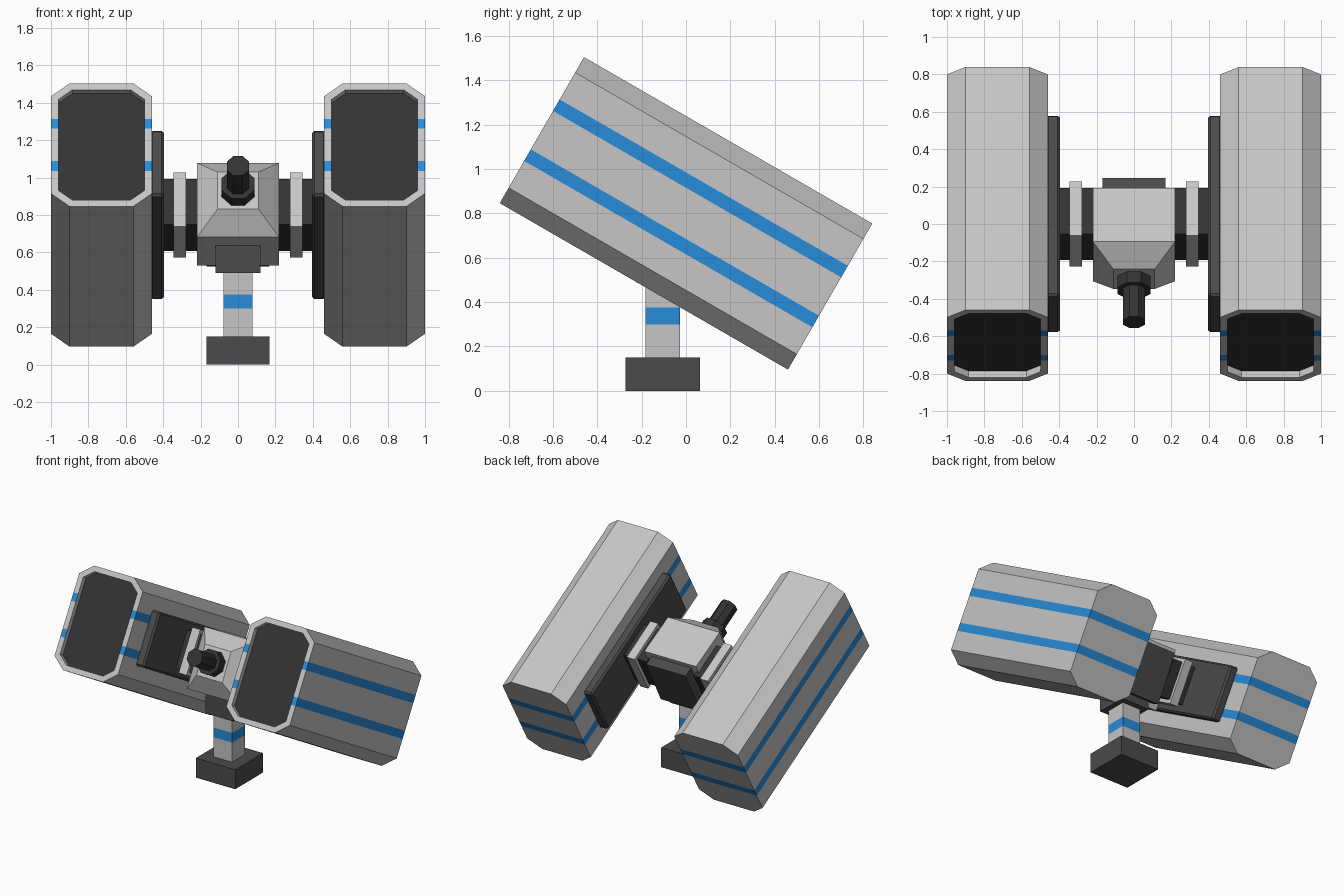
import bpy, bmesh, math
from mathutils import Matrix, Vector

if "Cube" in bpy.data.objects:
    bpy.data.objects.remove(bpy.data.objects["Cube"])


def material(name, rgb):
    m = bpy.data.materials.new(name)
    m.diffuse_color = (*rgb, 1)
    m.use_nodes = True
    m.node_tree.nodes["Principled BSDF"].inputs["Base Color"].default_value = m.diffuse_color
    return m


LIGHT = material("light grey", (0.57, 0.56, 0.56))
BLUE = material("stripe blue", (0.021, 0.264, 0.69))
DARK = material("dark grey", (0.07, 0.07, 0.07))
BLACK = material("near black", (0.033, 0.033, 0.033))


def tilt(x, y, z, degrees=30):
    """Placement that lifts the front (-y) end by the given angle."""
    return Matrix.Translation((x, y, z)) @ Matrix.Rotation(-math.radians(degrees), 4, 'X')


def finish(bm, name, mats, matrix=Matrix()):
    bmesh.ops.recalc_face_normals(bm, faces=bm.faces)
    bm.transform(matrix)
    me = bpy.data.meshes.new(name)
    bm.to_mesh(me)
    bm.free()
    for m in mats:
        me.materials.append(m)
    ob = bpy.data.objects.new(name, me)
    bpy.context.collection.objects.link(ob)
    return ob


def box_bm(size, offset=(0, 0, 0)):
    bm = bmesh.new()
    bmesh.ops.create_cube(bm, size=1)
    bmesh.ops.scale(bm, vec=size, verts=bm.verts)
    bmesh.ops.translate(bm, vec=offset, verts=bm.verts)
    return bm


def box(name, size, mat, matrix, offset=(0, 0, 0)):
    return finish(box_bm(size, offset), name, [mat], matrix)


def cut(bm, heights):
    for h in heights:
        bmesh.ops.bisect_plane(bm, geom=bm.verts[:] + bm.edges[:] + bm.faces[:],
                               plane_co=(0, 0, h), plane_no=(0, 0, 1))


def extrude_face(bm, face, vec):
    new = bmesh.ops.extrude_discrete_faces(bm, faces=[face])["faces"][0]
    bmesh.ops.translate(bm, vec=vec, verts=new.verts)
    return new


def front_face(bm):
    return min(bm.faces, key=lambda f: f.calc_center_median().y)


def pod(name, x):
    # chamfered box
    w, h, cx, cz, half = 0.27, 0.38, 0.10, 0.08, 0.75
    outline = [(w, h - cz), (w - cx, h), (cx - w, h), (-w, h - cz),
               (-w, cz - h), (cx - w, -h), (w - cx, -h), (w, cz - h)]
    bm = bmesh.new()
    back = bm.faces.new([bm.verts.new((a, half, b)) for a, b in outline])
    ret = bmesh.ops.extrude_face_region(bm, geom=[back], use_keep_orig=True)
    bmesh.ops.translate(bm, vec=(0, -2 * half, 0),
                        verts=[g for g in ret["geom"] if isinstance(g, bmesh.types.BMVert)])
    bmesh.ops.recalc_face_normals(bm, faces=bm.faces)
    # recessed opening at the front
    mouth = front_face(bm)
    bmesh.ops.inset_region(bm, faces=[mouth], thickness=0.04, use_even_offset=True)
    mouth = extrude_face(bm, mouth, (0, 0.04, 0))
    mouth.material_index = 2
    # two stripes running all the way round
    cut(bm, (-0.16, -0.10, 0.10, 0.16))
    for f in bm.faces:
        c = f.calc_center_median()
        in_recess = -half + 0.005 < c.y < -half + 0.045
        if not in_recess and 0.10 < abs(c.z) < 0.16:
            f.material_index = 1
    return finish(bm, name, [LIGHT, BLUE, BLACK], tilt(x, 0, 0.8))


# Side pods, their mounting plates, axles and collars
for side, s in (("left", -1), ("right", 1)):
    pod(side + "_pod", s * 0.73)
    plate = box(side + "_mount_plate", (0.075, 1.116, 0.406), DARK, tilt(s * 0.4325, 0, 0.8))
    bev = plate.modifiers.new("bevel", 'BEVEL')
    bev.width, bev.segments = 0.013, 1
    box(side + "_axle", (0.20, 0.285, 0.28), BLACK, tilt(s * 0.30, 0, 0.8))
    box(side + "_collar", (0.067, 0.333, 0.333), LIGHT, tilt(s * 0.312, 0, 0.8))

# Central body with a tapered nose
BODY = tilt(0, -0.0565, 0.804, 28)
bm = box_bm((0.44, 0.325, 0.45))
nose = extrude_face(bm, front_face(bm), (0, -0.107, 0))
centre = nose.calc_center_median()
bmesh.ops.scale(bm, vec=(0.5, 1, 0.5), verts=nose.verts, space=Matrix.Translation(-centre))
finish(bm, "body", [LIGHT], BODY)
box("rear_hatch", (0.335, 0.10, 0.38), DARK, BODY, (0, 0.19, 0))


# Barrel and its base ring, eight-sided with a flat on top
def octagon(name, apothem, start, end):
    bm = bmesh.new()
    r = apothem / math.cos(math.pi / 8)
    bmesh.ops.create_cone(bm, cap_ends=True, segments=8, radius1=r, radius2=r, depth=end - start)
    bm.transform(Matrix.Translation((0, -(start + end) / 2, 0)) @ Matrix.Rotation(math.pi / 2, 4, 'X')
                 @ Matrix.Rotation(math.pi / 8, 4, 'Z'))
    vs = sorted(v.co.x for v in bm.verts)
    if abs(vs[-1] - apothem) > 1e-3:  # keep flats facing the axes
        bm.transform(Matrix.Rotation(math.pi / 8, 4, 'Y'))
    return finish(bm, name, [BLACK], tilt(0, -0.295, 0.93))


octagon("barrel_ring", 0.088, -0.02, 0.07)
octagon("barrel", 0.06, 0.0, 0.266)

# Stand: base, striped post and head block
box("base", (0.335, 0.335, 0.15), DARK, Matrix.Translation((0, -0.105, 0.075)))
bm = box_bm((0.157, 0.157, 0.39), (0, -0.105, 0.335))
cut(bm, (0.30, 0.375))
for f in bm.faces:
    if 0.30 < f.calc_center_median().z < 0.375:
        f.material_index = 1
finish(bm, "post", [LIGHT, BLUE])
box("head_block", (0.24, 0.24, 0.147), DARK, Matrix.Translation((0, -0.105, 0.5625)))
